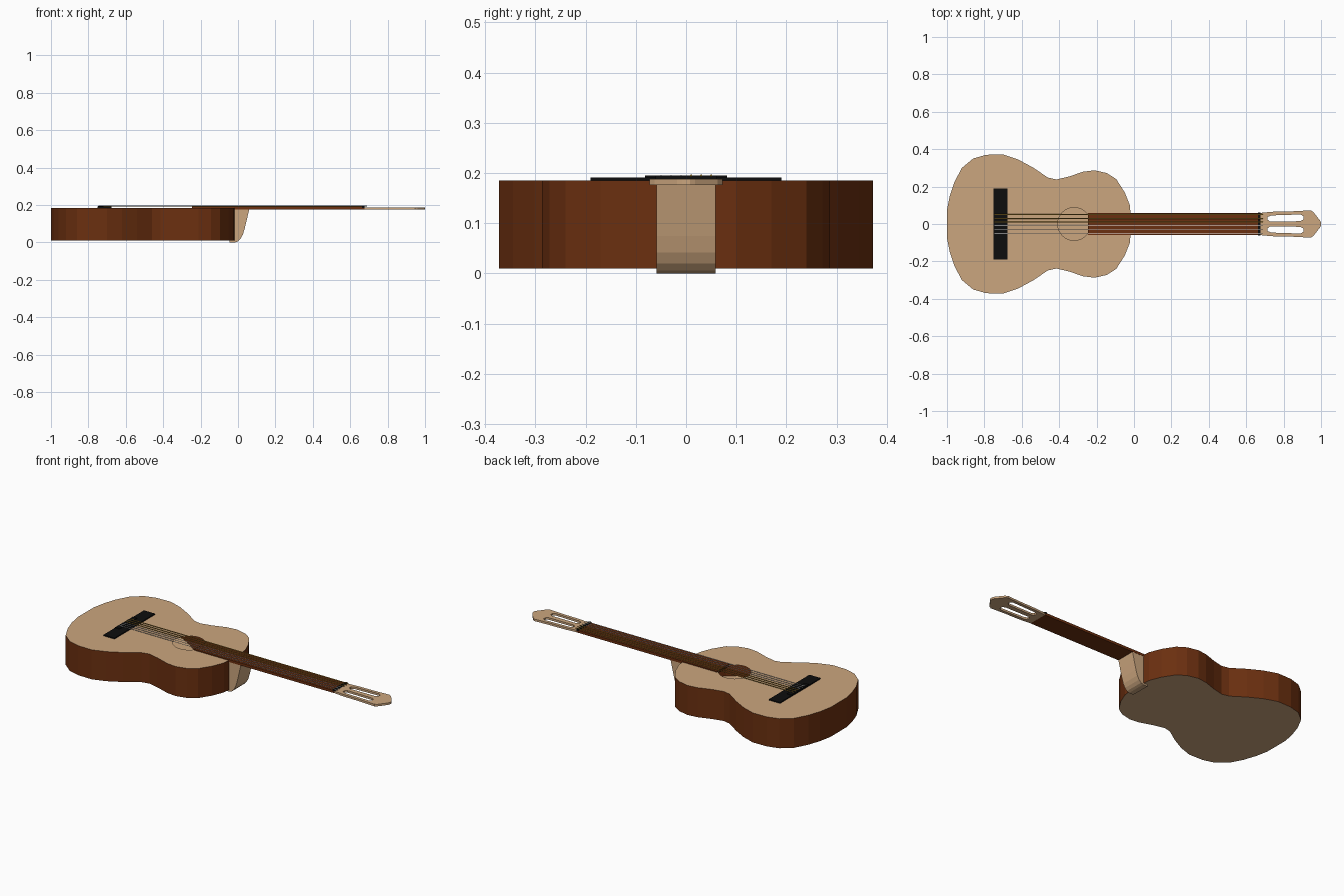
import bpy, bmesh, math
from mathutils import Matrix, Vector

if "Cube" in bpy.data.objects:
    bpy.data.objects.remove(bpy.data.objects["Cube"])


def material(name, rgb):
    m = bpy.data.materials.new(name)
    m.diffuse_color = (*rgb, 1)
    m.use_nodes = True
    m.node_tree.nodes["Principled BSDF"].inputs["Base Color"].default_value = m.diffuse_color
    return m


TAN = material("pale spruce", (0.60, 0.38, 0.21))
BROWN = material("red brown wood", (0.147, 0.029, 0.005))
BLACK = material("black wood", (0.004, 0.004, 0.004))
GOLD = material("wound gold", (0.40, 0.24, 0.03))
WHITE = material("clear nylon", (0.80, 0.80, 0.80))


def finish(name, bm, mats):
    me = bpy.data.meshes.new(name)
    bm.to_mesh(me)
    bm.free()
    for m in mats:
        me.materials.append(m)
    ob = bpy.data.objects.new(name, me)
    bpy.context.collection.objects.link(ob)
    return ob


def box(name, x, y, z, mat):
    bm = bmesh.new()
    bmesh.ops.create_cube(bm, size=1)
    for v in bm.verts:
        v.co = Vector([a + (b - a) * (c + 0.5) for (a, b), c in zip((x, y, z), v.co)])
    return finish(name, bm, [mat])


def plate(name, outline, holes, z0, z1, mats, through=True):
    """Counter-clockwise outline with holes; slot 0 = flat faces, last slot = walls."""
    bm = bmesh.new()

    def ring(pts, z):
        return [bm.verts.new((x, y, z)) for x, y in pts]

    def edges(r):
        return [bm.edges.get((a, b)) or bm.edges.new((a, b))
                for a, b in zip(r, r[1:] + r[:1])]

    loops = [outline] + [h[::-1] for h in holes]
    tops = [ring(p, z1) for p in loops]
    bottoms = [ring(p, z0) for p in (loops if through else loops[:1])]
    for rings, up in ((tops, 1), (bottoms, -1)):
        es = [e for r in rings for e in edges(r)]
        out = bmesh.ops.triangle_fill(bm, use_beauty=True, edges=es)
        for f in out["geom"]:
            if isinstance(f, bmesh.types.BMFace):
                f.normal_update()
                if f.normal.z * up < 0:
                    f.normal_flip()
    for t, b in zip(tops, bottoms):
        n = len(t)
        for i in range(n):
            j = (i + 1) % n
            f = bm.faces.new((b[i], b[j], t[j], t[i]))
            f.material_index = len(mats) - 1
    return finish(name, bm, mats)


def mirrored(half):
    """Half outline listed with +y from left to right -> closed counter-clockwise loop."""
    return [(x, -y) for x, y in half] + half[::-1]


# hollow body with an open sound hole in the top
body_half = [(-1.0, 0.075), (-0.985, 0.15), (-0.96, 0.225), (-0.92, 0.30), (-0.86, 0.35),
             (-0.79, 0.37), (-0.70, 0.372), (-0.62, 0.345), (-0.54, 0.302), (-0.46, 0.248),
             (-0.415, 0.238), (-0.35, 0.253), (-0.27, 0.28), (-0.21, 0.287), (-0.145, 0.272),
             (-0.095, 0.24), (-0.05, 0.17), (-0.022, 0.10), (-0.018, 0.05)]
sound_hole = [(-0.32 + 0.088 * math.cos(a), 0.088 * math.sin(a))
              for a in (math.tau * i / 32 for i in range(32))]
plate("body", mirrored(body_half), [sound_hole], 0.01, 0.185, [TAN, BROWN], through=False)

# fretboard neck and nut
box("neck", (-0.245, 0.675), (-0.06, 0.06), (0.176, 0.191), BROWN)
box("nut", (0.662, 0.676), (-0.061, 0.061), (0.185, 0.195), BLACK)

# bridge and saddle
box("bridge", (-0.75, -0.677), (-0.19, 0.19), (0.184, 0.191), BLACK)
box("saddle", (-0.748, -0.72), (-0.082, 0.082), (0.190, 0.195), BLACK)

# slotted headstock
head_half = [(0.674, 0.059), (0.70, 0.062), (0.75, 0.066), (0.85, 0.068), (0.945, 0.073),
             (0.96, 0.063), (0.995, 0.018), (1.0, 0.008)]
slot = [(0.715, 0.022), (0.728, 0.013), (0.89, 0.015), (0.905, 0.024),
        (0.905, 0.042), (0.89, 0.051), (0.735, 0.046), (0.715, 0.038)]
other_slot = [(x, -y) for x, y in slot[::-1]]
plate("headstock", mirrored(head_half), [slot, other_slot], 0.176, 0.188, [TAN])

# curved heel, a side profile extruded across y
profile = [(-0.045, 0.0), (-0.015, 0.0), (0.0, 0.006), (0.014, 0.02), (0.026, 0.042),
           (0.036, 0.075), (0.048, 0.125), (0.06, 0.177), (-0.022, 0.177),
           (-0.022, 0.010), (-0.045, 0.010)]
bm = bmesh.new()
face = bm.faces.new([bm.verts.new((x, -0.059, z)) for x, z in profile])
new = bmesh.ops.extrude_face_region(bm, geom=[face])["geom"]
bmesh.ops.translate(bm, vec=(0, 0.118, 0),
                    verts=[v for v in new if isinstance(v, bmesh.types.BMVert)])
bmesh.ops.recalc_face_normals(bm, faces=bm.faces)
heel = finish("heel", bm, [TAN])

# six strings: three wound, three plain
for i in range(6):
    y = 0.05 - 0.02 * i
    r = 0.0022 if i < 3 else 0.0014
    bm = bmesh.new()
    bmesh.ops.create_cone(bm, cap_ends=True, segments=8, radius1=r, radius2=r, depth=1.435,
                          matrix=Matrix.Translation((-0.0275, y, 0.195))
                          @ Matrix.Rotation(math.pi / 2, 4, 'Y'))
    finish(f"string_{i + 1}", bm, [GOLD if i < 3 else WHITE])
